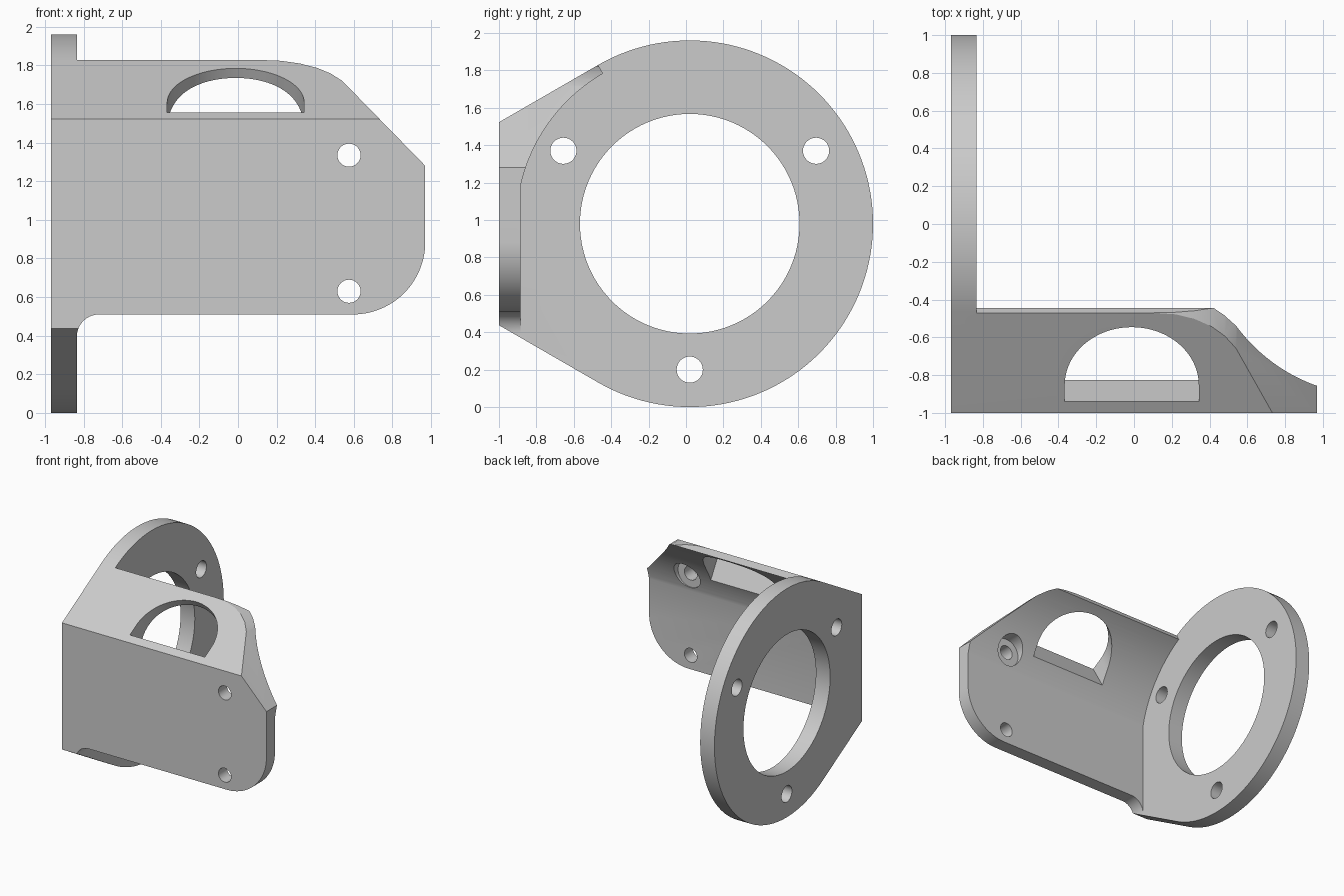
import bpy, bmesh
from math import sin, cos, asin, degrees, radians, sqrt
from mathutils import Vector

cube = bpy.data.objects.get("Cube")
if cube:
    bpy.data.objects.remove(cube, do_unlink=True)

grey = bpy.data.materials.new("plain_grey")
grey.use_nodes = True
COLOUR = (0.6, 0.6, 0.6, 1)
grey.diffuse_color = COLOUR
grey.node_tree.nodes["Principled BSDF"].inputs["Base Color"].default_value = COLOUR

X, Y, Z = Vector((1, 0, 0)), Vector((0, 1, 0)), Vector((0, 0, 1))


def arc(cx, cy, r, a0, a1, n):
    """Points on a circular arc, angles in degrees."""
    steps = [radians(a0 + (a1 - a0) * i / n) for i in range(n + 1)]
    return [(cx + r * cos(a), cy + r * sin(a)) for a in steps]


def circle(cx, cy, r, n=48):
    return arc(cx, cy, r, 0, 360, n)[:-1]


def prism(name, pts, u, v, direction, start, end, origin=Vector((0, 0, 0))):
    """Closed solid from a profile in the u, v plane, extruded along a direction."""
    bm = bmesh.new()
    near, far = [[bm.verts.new(origin + u * a + v * b + direction * d) for a, b in pts]
                 for d in (start, end)]
    bm.faces.new(near[::-1])
    bm.faces.new(far)
    for i in range(len(pts)):
        bm.faces.new((near[i - 1], near[i], far[i], far[i - 1]))
    bm.normal_update()
    if bm.calc_volume(signed=True) < 0:
        bmesh.ops.reverse_faces(bm, faces=bm.faces[:])
    mesh = bpy.data.meshes.new(name)
    bm.to_mesh(mesh)
    bm.free()
    mesh.materials.append(grey)
    obj = bpy.data.objects.new(name, mesh)
    bpy.context.scene.collection.objects.link(obj)
    return obj


def cut(body, cutter):
    """Subtract a cutter, then discard it; use the first solver that works."""
    cutter.hide_render = True
    mod = body.modifiers.new("cut", "BOOLEAN")
    mod.operation, mod.object = "DIFFERENCE", cutter
    for solver in ("EXACT", "MANIFOLD", "FLOAT"):
        mod.solver = solver
        bpy.context.view_layer.update()
        graph = bpy.context.evaluated_depsgraph_get()
        mesh = bpy.data.meshes.new_from_object(body.evaluated_get(graph))
        if len(mesh.polygons):
            break
    body.modifiers.clear()
    body.data = mesh
    bpy.data.objects.remove(cutter, do_unlink=True)


# Main dimensions
CY, CZ, R = 0.02, 0.98, 0.98
FRONT, INNER, FLANGE = -1.0, -0.885, -0.835
BORE = 0.927
drop = (CY - R / 2 - FRONT) / sqrt(3)
rise = R * sqrt(3) / 2

# Round flange outline with two tangent slopes, as one long block
outline = arc(CY, CZ, R, -120, 120, 96)
outline += [(FRONT, CZ + rise - drop), (FRONT, CZ - rise + drop)]
bracket = prism("mounting_bracket", outline, Y, Z, X, -0.97, 1.1)

# Hollow behind the front plate and sloped lip
flat_z = sqrt(BORE ** 2 - (CY - INNER) ** 2)
flat_angle = 180 - degrees(asin(flat_z / BORE))
hollow = [(INNER, -0.2), *arc(CY, CZ, BORE, flat_angle, 120, 24),
          (CY - 0.6, CZ + 0.6 * sqrt(3)), (CY - 0.6, 2.2), (1.2, 2.2), (1.2, -0.2)]
cut(bracket, prism("hollow_cutter", hollow, Y, Z, X, FLANGE, 1.3))

# Plate silhouette: bottom fillet, round lower corner, chamfer, curved top
silhouette = [(FLANGE, -0.2), *arc(-0.72, 0.395, 0.115, 180, 90, 10),
              *arc(0.595, 0.885, 0.375, -90, 0, 24), (0.97, 1.28),
              (0.54, 1.72), (0.48, 1.758), (0.41, 1.787), (0.32, 1.81),
              (0.22, 1.824), (0.08, 1.8295), (0.08, 2.2), (1.3, 2.2), (1.3, -0.2)]
cut(bracket, prism("silhouette_cutter", silhouette, X, Z, Y, -1.2, -0.3))

# Flange bore and three bolt holes
cut(bracket, prism("bore_cutter", circle(CY, CZ, 0.587, 96), Y, Z, X, -1.1, -0.7))
for a in (30, 150, 270):
    hole = circle(CY + 0.78 * cos(radians(a)), CZ + 0.78 * sin(radians(a)), 0.07, 32)
    cut(bracket, prism("bolt_cutter", hole, Y, Z, X, -1.1, -0.7))

# Two plate holes, the upper one with a spot face behind
for z in (0.63, 1.335):
    cut(bracket, prism("plate_hole_cutter", circle(0.575, z, 0.06, 32), X, Z, Y, -1.2, -0.4))
cut(bracket, prism("spot_face_cutter", circle(0.575, 1.335, 0.12, 40), X, Z, Y, INNER, -0.4))

# Arched window square to the slope
up = Vector((0, sqrt(3) / 2, 0.5))
inward = Vector((0, 0.5, -sqrt(3) / 2))
window = [(-0.355, 0), (0.355, 0), *arc(0, 0.1, 0.355, 0, 180, 40)]
cut(bracket, prism("window_cutter", window, X, up, inward, -0.15, 0.42,
                   Vector((-0.012, -0.94, 1.557))))

# Crisp edges, smooth curves
bpy.ops.object.select_all(action="DESELECT")
bracket.select_set(True)
bpy.context.view_layer.objects.active = bracket
bpy.ops.object.shade_smooth_by_angle(angle=radians(25))
